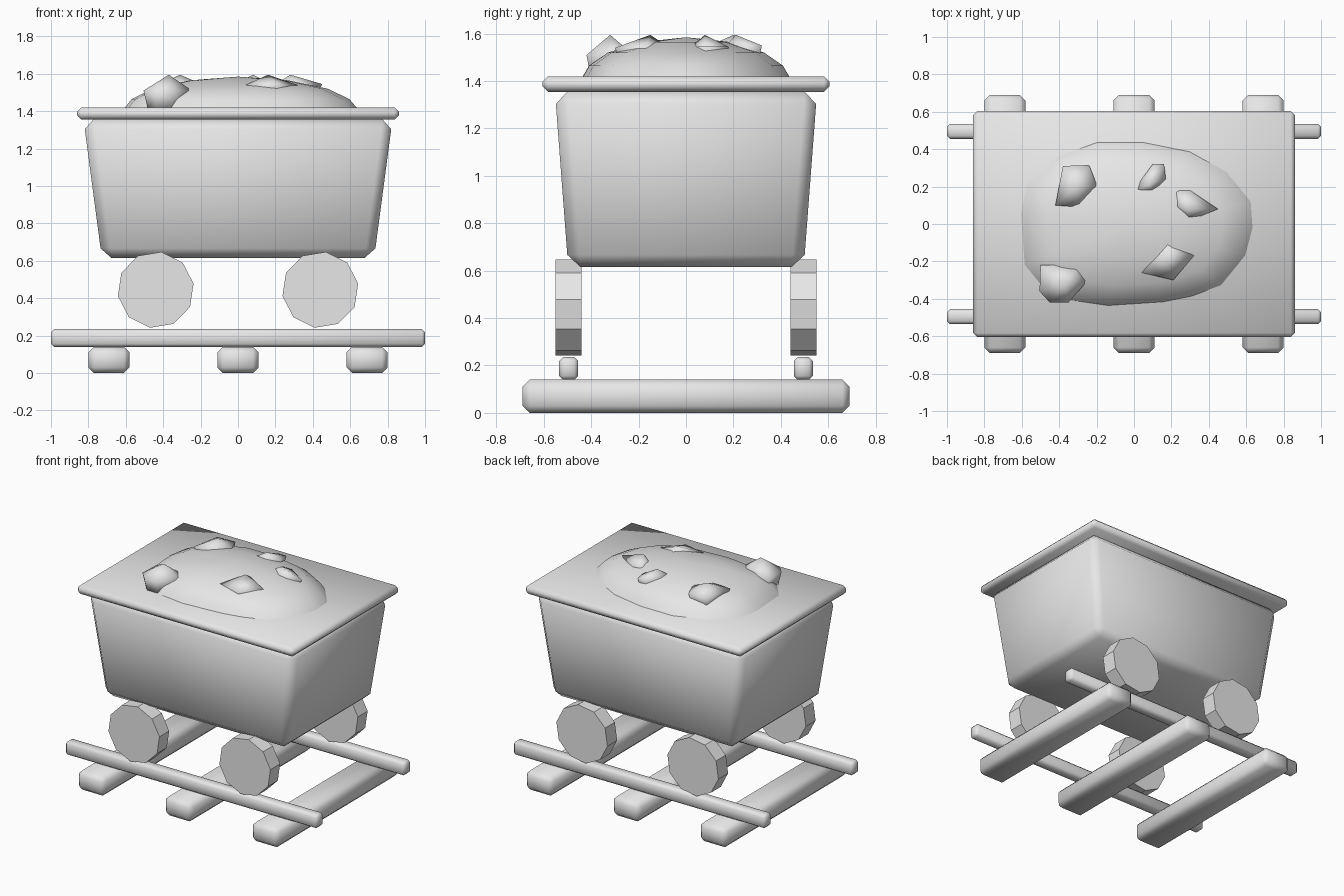
import bpy
import bmesh
import math
from mathutils import Vector

default_cube = bpy.data.objects.get("Cube")
if default_cube:
    bpy.data.objects.remove(default_cube, do_unlink=True)

# Single plain grey for every part
grey = bpy.data.materials.new("plain_grey")
grey.use_nodes = True
grey.diffuse_color = (0.8, 0.8, 0.8, 1)
shader = next(n for n in grey.node_tree.nodes if n.type == 'BSDF_PRINCIPLED')
shader.inputs["Base Color"].default_value = grey.diffuse_color


def finish(name, bm, smooth=True):
    """Turn a bmesh into a named, shaded object."""
    bmesh.ops.recalc_face_normals(bm, faces=bm.faces[:])
    for face in bm.faces:
        face.smooth = smooth
    mesh = bpy.data.meshes.new(name)
    bm.to_mesh(mesh)
    bm.free()
    mesh.materials.append(grey)
    obj = bpy.data.objects.new(name, mesh)
    bpy.context.collection.objects.link(obj)
    return obj


def bevelled_box(name, half, bottom, top, bevel, centre=(0, 0), top_half=None):
    """Box with chamfered edges; top_half flares the upper face."""
    top_half = top_half or half
    bm = bmesh.new()
    bmesh.ops.create_cube(bm, size=2)
    for v in bm.verts:
        upper = v.co.z > 0
        hx, hy = top_half if upper else half
        v.co = (centre[0] + v.co.x * hx, centre[1] + v.co.y * hy, top if upper else bottom)
    bmesh.ops.bevel(bm, geom=bm.edges[:], offset=bevel, segments=1,
                    affect='EDGES', profile=0.5)
    return finish(name, bm)


def wheel(name, x, y):
    """Ten-sided flat disc with its axle along y."""
    bm = bmesh.new()
    rings = []
    for side in (-1, 1):
        ring = []
        for i in range(10):
            a = math.radians(81.5 + 36 * i)
            ring.append(bm.verts.new((x + 0.205 * math.cos(a), y + side * 0.055,
                                      0.445 + 0.205 * math.sin(a))))
        bm.faces.new(ring)
        rings.append(ring)
    for i in range(10):
        j = (i + 1) % 10
        bm.faces.new((rings[0][i], rings[0][j], rings[1][j], rings[1][i]))
    return finish(name, bm, smooth=False)


def rock(name, outline, base, shoulder, peak):
    """Faceted lump: convex hull of an outline at two heights plus a peak."""
    bm = bmesh.new()
    middle = sum((Vector(p) for p in outline), Vector((0, 0))) / len(outline)
    for p in outline:
        bm.verts.new((*p, shoulder))
        low = middle.lerp(Vector(p), 0.8)
        bm.verts.new((low.x, low.y, base))
    bm.verts.new(peak)
    hull = bmesh.ops.convex_hull(bm, input=bm.verts[:])
    spare = {g for g in hull["geom_interior"] if isinstance(g, bmesh.types.BMVert)}
    bmesh.ops.delete(bm, geom=list(spare), context='VERTS')
    return finish(name, bm)


# Track: three sleepers and two rails
for label, x in (("left", 0.69), ("middle", 0), ("right", -0.69)):
    bevelled_box("sleeper_" + label, (0.11, 0.69), 0, 0.14, 0.03, (x, 0))
for label, side in (("front", -1), ("back", 1)):
    bevelled_box("rail_" + label, (1, 0.04), 0.14, 0.235, 0.016, (0, side * 0.495))
    # Wheels on this rail
    for hand, x in (("left", 0.44), ("right", -0.44)):
        wheel("wheel_" + label + "_" + hand, x, side * 0.495)

# Flared tub and its covering rim
bevelled_box("tub", (0.728, 0.497), 0.615, 1.355, 0.052, top_half=(0.826, 0.553))
bevelled_box("rim", (0.86, 0.605), 1.355, 1.42, 0.022)

# Heap: an irregular oval lofted to a low dome
oval = [(0.64, -0.02), (0.63, 0.12), (0.5, 0.28), (0.3, 0.39), (0.05, 0.44),
        (-0.2, 0.44), (-0.42, 0.36), (-0.58, 0.21), (-0.61, 0.05), (-0.59, -0.22),
        (-0.5, -0.33), (-0.35, -0.41), (-0.14, -0.44), (0.16, -0.42),
        (0.31, -0.39), (0.47, -0.33), (0.6, -0.17)]
bm = bmesh.new()
previous = None
for scale, z in ((1.03, 1.39), (0.93, 1.465), (0.75, 1.52), (0.42, 1.565)):
    ring = [bm.verts.new((x * scale, y * scale, z)) for x, y in oval]
    if previous:
        for i in range(len(ring)):
            j = (i + 1) % len(ring)
            bm.faces.new((previous[i], previous[j], ring[j], ring[i]))
    previous = ring
tip = bm.verts.new((0, 0, 1.585))
for i in range(len(previous)):
    bm.faces.new((previous[i], previous[(i + 1) % len(previous)], tip))
finish("heap", bm)

# Loose rocks poking out of the heap
rock("rock_front_right", [(-0.5, -0.22), (-0.29, -0.22), (-0.245, -0.3),
                          (-0.35, -0.42), (-0.45, -0.42), (-0.505, -0.36)],
     1.41, 1.51, (-0.37, -0.32, 1.595))
rock("rock_back_right", [(-0.38, 0.31), (-0.24, 0.315), (-0.195, 0.2),
                         (-0.29, 0.09), (-0.42, 0.1)],
     1.45, 1.545, (-0.31, 0.2, 1.595))
rock("rock_front_left", [(0.04, -0.26), (0.2, -0.07), (0.32, -0.17), (0.21, -0.3)],
     1.49, 1.54, (0.16, -0.15, 1.595))
rock("rock_back_left", [(0.2, 0.1), (0.22, 0.18), (0.3, 0.18), (0.45, 0.08), (0.3, 0.02)],
     1.48, 1.545, (0.28, 0.08, 1.595))
rock("rock_back_middle", [(-0.01, 0.17), (0.08, 0.25), (0.1, 0.32),
                          (0.16, 0.32), (0.17, 0.24), (0.1, 0.17)],
     1.48, 1.55, (0.08, 0.21, 1.595))
